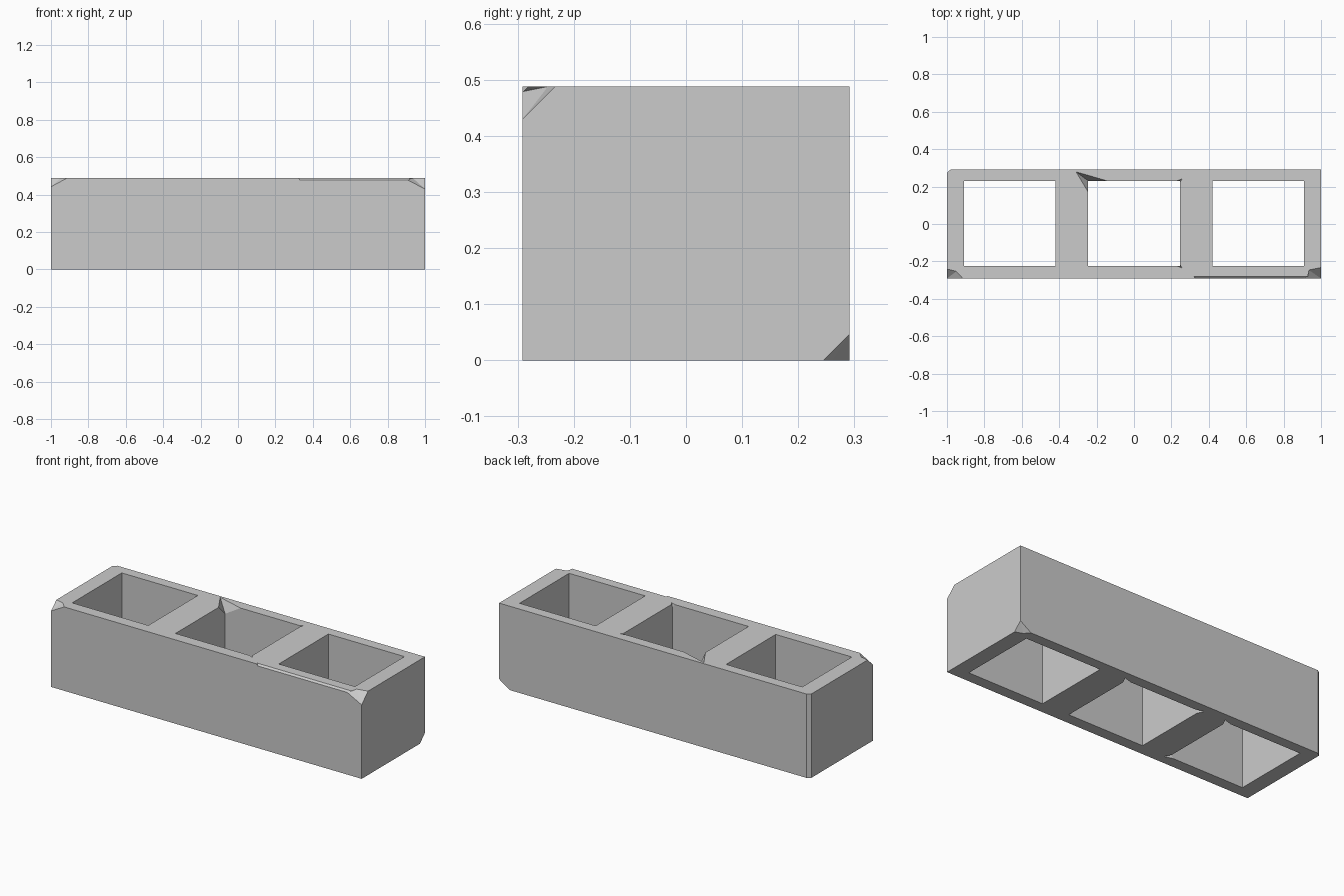
import bpy, bmesh
from mathutils import Vector

if "Cube" in bpy.data.objects:
    bpy.data.objects.remove(bpy.data.objects["Cube"], do_unlink=True)

HALF_Y, TOP = 0.291, 0.488

concrete = bpy.data.materials.new("concrete_grey")
concrete.use_nodes = True
grey = (0.6, 0.6, 0.6, 1)
concrete.diffuse_color = grey
concrete.node_tree.nodes["Principled BSDF"].inputs["Base Color"].default_value = grey


def hull(name, points):
    """Convex solid around a few points."""
    bm = bmesh.new()
    for p in points:
        bm.verts.new(p)
    bmesh.ops.convex_hull(bm, input=bm.verts)
    bmesh.ops.recalc_face_normals(bm, faces=bm.faces)
    mesh = bpy.data.meshes.new(name)
    bm.to_mesh(mesh)
    bm.free()
    mesh.materials.append(concrete)
    obj = bpy.data.objects.new(name, mesh)
    bpy.context.collection.objects.link(obj)
    return obj


def box(name, x0, x1, y0, y1, z0, z1):
    return hull(name, [(x, y, z) for x in (x0, x1) for y in (y0, y1) for z in (z0, z1)])


block = box("hollow_block", -1, 1, -HALF_Y, HALF_Y, 0, TOP)


def cut(cutter):
    """Subtract a cutter from the block, then discard it."""
    cutter.hide_render = True
    mod = block.modifiers.new("cut", "BOOLEAN")
    mod.operation = "DIFFERENCE"
    mod.solver = "EXACT"
    mod.object = cutter
    bpy.context.view_layer.objects.active = block
    bpy.ops.object.modifier_apply(modifier=mod.name)
    bpy.data.objects.remove(cutter, do_unlink=True)


def corner_chip(sx, sy, sz, lx, ly, lz, inner, drop=0):
    """Faceted chip on an outer corner; l* are lengths along its edges."""
    c = Vector((sx, sy * HALF_Y, TOP if sz > 0 else 0))
    offsets = [(0, 0, -lz), (0, -ly, 0), (-lx, 0, -drop),
               (-inner[0], -inner[1], 0), (0.05, 0.05, 0.05)]
    cut(hull("chip", [c + Vector((sx * x, sy * y, sz * z)) for x, y, z in offsets]))


def rim_chip(x, y, sx, sy, sz, lx, ly, lz, wall):
    """Chip on a cell rim corner; sx, sy point into the walls."""
    c = Vector((x, y, TOP if sz > 0 else 0))
    offsets = [(wall[0], wall[1], 0), (0, -ly, 0), (-lx, 0, 0),
               (0, 0, -lz), (-0.01, -0.01, 0.03)]
    cut(hull("chip", [c + Vector((sx * a, sy * b, sz * h)) for a, b, h in offsets]))


# Three open cells
for x0, x1 in ((-0.91, -0.42), (-0.245, 0.245), (0.42, 0.91)):
    cut(box("cell", x0, x1, -0.225, 0.231, -0.1, 0.6))

# Outer corners
corner_chip(1, -1, 1, 0.095, 0.058, 0.058, (0.065, 0.045), 0.009)
corner_chip(-1, -1, 1, 0.085, 0.05, 0.046, (0.05, 0.038))
corner_chip(1, 1, -1, 0.07, 0.046, 0.046, (0.045, 0.03))

# Worn strip on the front top edge
cut(hull("edge_wear", [(x, y, z) for x, y, z in (
    (0.33, -HALF_Y, 0.478), (0.93, -HALF_Y, 0.478),
    (0.32, -0.281, TOP), (0.93, -0.281, TOP),
    (0.33, -0.32, 0.52), (0.93, -0.32, 0.52))]))

# Narrow bevel on one back upright edge
cut(hull("edge_bevel", [(x, y, z) for z in (-0.1, 0.6) for x, y in (
    (-1, 0.275), (-0.98, HALF_Y), (-1.05, 0.34))]))

# Large and small chips around the cell rims
rim_chip(-0.245, 0.231, -1, 1, 1, 0.1, 0.06, 0.06, (0.065, 0.048))
rim_chip(0.245, 0.231, 1, 1, 1, 0.015, 0.01, 0.02, (0.012, 0.01))
rim_chip(0.245, -0.225, 1, -1, 1, 0.015, 0.01, 0.02, (0.012, 0.01))
for x, y, sx, sy in ((0.245, 0.231, 1, 1), (-0.245, 0.231, -1, 1),
                     (-0.42, 0.231, 1, 1), (-0.42, -0.225, 1, -1)):
    rim_chip(x, y, sx, sy, -1, 0.03, 0.025, 0.03, (0.02, 0.015))
